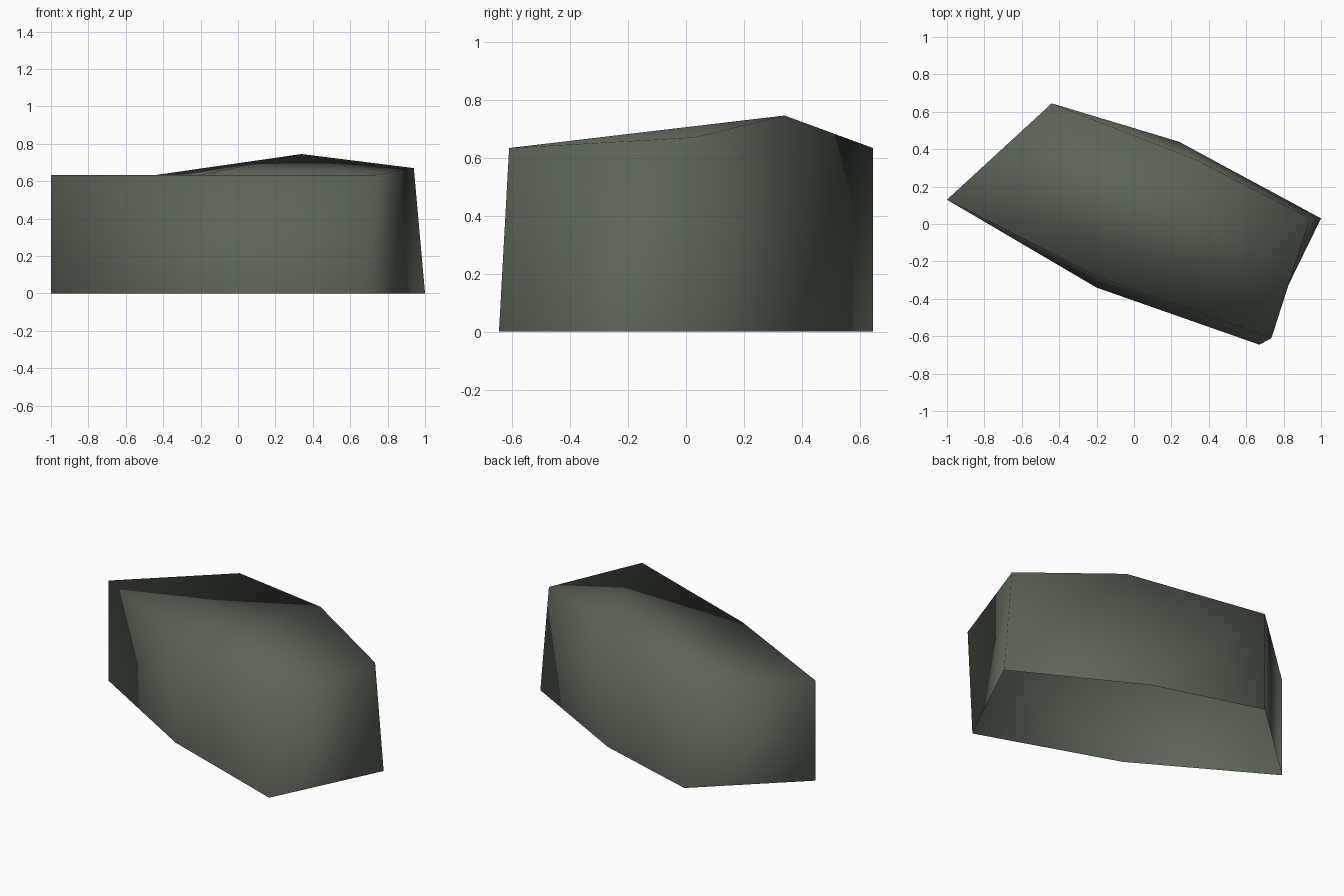
import bpy
import bmesh

cube = bpy.data.objects.get("Cube")
if cube:
    bpy.data.objects.remove(cube, do_unlink=True)

# Moss grey stone colour
stone = bpy.data.materials.new("moss_grey_stone")
stone.use_nodes = True
colour = (0.105, 0.13, 0.095, 1.0)
stone.diffuse_color = colour
bsdf = next(n for n in stone.node_tree.nodes if n.type == 'BSDF_PRINCIPLED')
bsdf.inputs["Base Color"].default_value = colour
bsdf.inputs["Roughness"].default_value = 0.9

# Footprint and leaning upper rim, counter-clockwise from the right tip
base = [(-1, 0.13), (-0.2, -0.34), (0.67, -0.645),
        (1, 0.03), (0.24, 0.44), (-0.44, 0.645)]
rim = [(-1, 0.13, 0.633), (-0.2, -0.28, 0.633), (0.735, -0.61, 0.633),
       (0.94, 0.03, 0.67), (0.34, 0.34, 0.745), (-0.44, 0.645, 0.633)]

bm = bmesh.new()
low = [bm.verts.new((x, y, 0)) for x, y in base]
high = [bm.verts.new(p) for p in rim]

# Walls, open underneath
for i in range(len(low)):
    j = (i + 1) % len(low)
    bm.faces.new((low[i], low[j], high[j], high[i]))

# Faceted crown
for tri in ((0, 1, 5), (1, 4, 5), (1, 2, 4), (2, 3, 4)):
    bm.faces.new([high[k] for k in tri])

for face in bm.faces:
    face.smooth = True

mesh = bpy.data.meshes.new("boulder")
bm.to_mesh(mesh)
bm.free()
mesh.materials.append(stone)
boulder = bpy.data.objects.new("boulder", mesh)
bpy.context.collection.objects.link(boulder)
